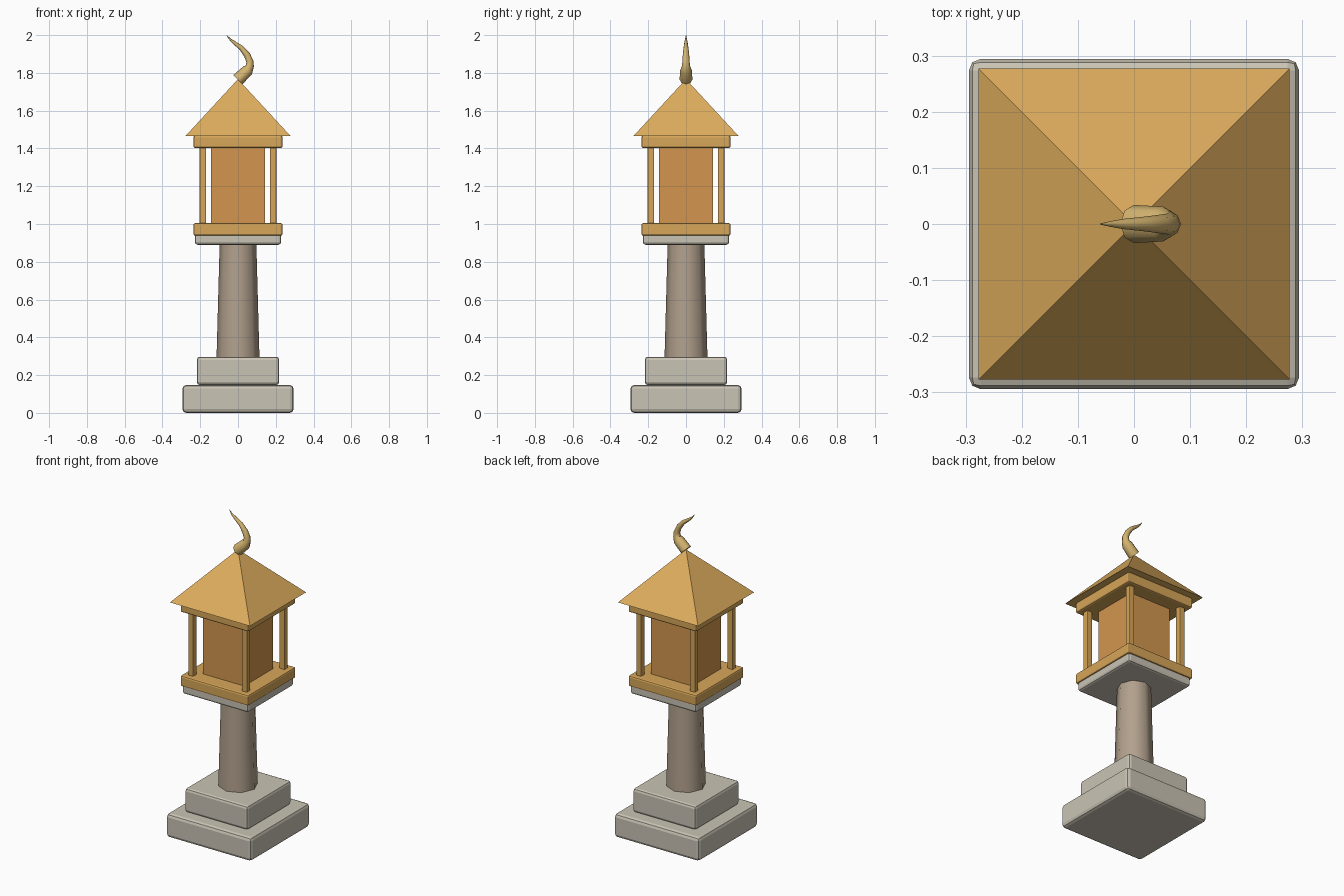
import bpy, bmesh, math
from mathutils import Vector

if "Cube" in bpy.data.objects:
    bpy.data.objects.remove(bpy.data.objects["Cube"])


def material(name, rgb):
    lin = [((c / 255 + 0.055) / 1.055) ** 2.4 for c in rgb]
    m = bpy.data.materials.new(name)
    m.diffuse_color = (*lin, 1)
    m.use_nodes = True
    m.node_tree.nodes["Principled BSDF"].inputs["Base Color"].default_value = m.diffuse_color
    return m


STONE = material("pale stone", (202, 196, 181))
PILLAR = material("brown stone", (178, 161, 141))
WOOD = material("golden wood", (215, 166, 88))
PANEL = material("orange panel", (211, 150, 78))
ROOF = material("roof gold", (222, 173, 93))
BRASS = material("brass", (212, 180, 112))


def finish(bm, name, mat, smooth=None):
    bmesh.ops.recalc_face_normals(bm, faces=bm.faces)
    me = bpy.data.meshes.new(name)
    bm.to_mesh(me)
    bm.free()
    me.materials.append(mat)
    ob = bpy.data.objects.new(name, me)
    bpy.context.collection.objects.link(ob)
    if smooth:
        bpy.context.view_layer.objects.active = ob
        ob.select_set(True)
        bpy.ops.object.shade_smooth_by_angle(angle=math.radians(smooth))
        ob.select_set(False)
    return ob


def box(name, half, z0, z1, mat, bevel=0.0, x=0, y=0):
    bm = bmesh.new()
    bmesh.ops.create_cube(bm, size=1)
    for v in bm.verts:
        v.co = (x + v.co.x * 2 * half, y + v.co.y * 2 * half,
                (z0 + z1) / 2 + v.co.z * (z1 - z0))
    if bevel:
        bmesh.ops.bevel(bm, geom=bm.edges[:], offset=bevel, segments=2,
                        profile=0.5, affect='EDGES')
    return finish(bm, name, mat)


def loft(name, rings, sides, mat, smooth):
    """Rings are (x, z, radius, heading in degrees) in the xz plane."""
    bm = bmesh.new()
    loops = []
    for x, z, r, heading in rings:
        a = math.radians(heading)
        across = Vector((math.sin(a), 0, -math.cos(a)))
        loops.append([bm.verts.new(Vector((x, 0, z)) + across * r * math.cos(t)
                                   + Vector((0, r * math.sin(t), 0)))
                      for t in (math.tau * i / sides for i in range(sides))])
    for a, b in zip(loops, loops[1:]):
        for i in range(sides):
            j = (i + 1) % sides
            bm.faces.new((a[i], a[j], b[j], b[i]))
    bm.faces.new(loops[0])
    bm.faces.new(loops[-1])
    return finish(bm, name, mat, smooth)


# Stone base, pillar and cap
box("lower_step", 0.294, 0.0, 0.148, STONE, 0.02)
box("upper_step", 0.218, 0.148, 0.297, STONE, 0.016)
loft("pillar", [(0, 0.28, 0.114, 90), (0, 0.9, 0.097, 90)], 8, PILLAR, 50)
box("pillar_cap", 0.228, 0.89, 0.96, STONE, 0.014)

# Lantern frame
box("lantern_floor", 0.236, 0.938, 1.005, WOOD, 0.01)
box("top_beam", 0.236, 1.402, 1.468, WOOD, 0.01)
box("light_box", 0.143, 1.0, 1.41, PANEL)
for i, (sx, sy) in enumerate([(-1, -1), (1, -1), (1, 1), (-1, 1)]):
    box(f"post_{i + 1}", 0.0175, 1.0, 1.41, WOOD, 0.004, 0.186 * sx, 0.186 * sy)

# Pyramid roof
bm = bmesh.new()
h = 0.277
base = [bm.verts.new((x * h, y * h, 1.467)) for x, y in [(-1, -1), (1, -1), (1, 1), (-1, 1)]]
apex = bm.verts.new((0, 0, 1.767))
bm.faces.new(base)
for i in range(4):
    bm.faces.new((base[i], base[(i + 1) % 4], apex))
finish(bm, "roof", ROOF)

# Curled horn finial
loft("finial", [(0.0, 1.765, 0.034, 45), (0.052, 1.814, 0.031, 45),
                (0.062, 1.836, 0.022, 85), (0.063, 1.86, 0.019, 105),
                (0.048, 1.895, 0.017, 122), (0.018, 1.932, 0.013, 138),
                (-0.02, 1.96, 0.009, 138), (-0.042, 1.978, 0.005, 130),
                (-0.06, 2.0, 0.001, 122)], 8, BRASS, 50)
